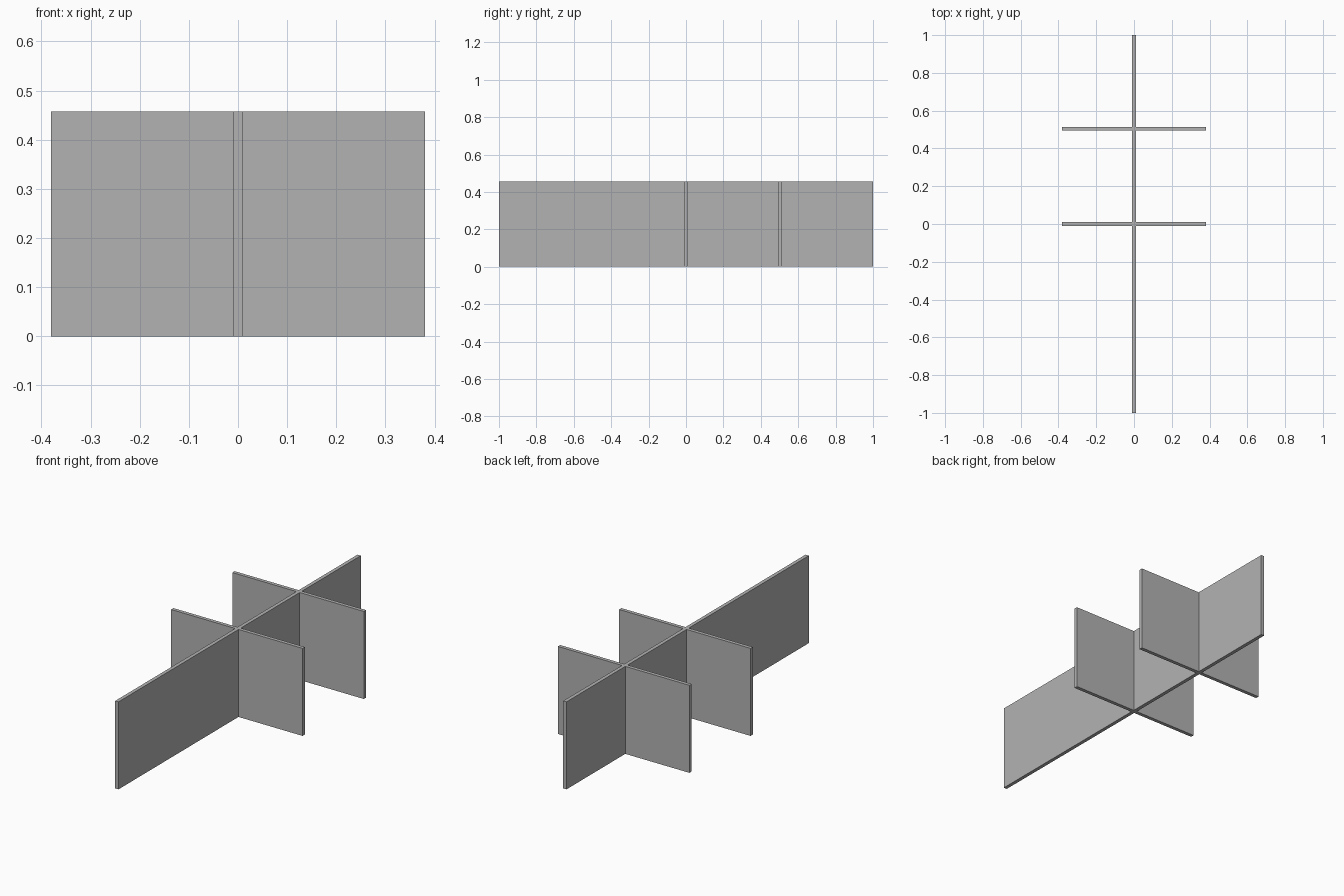
import bpy

cube = bpy.data.objects.get("Cube")
if cube:
    bpy.data.objects.remove(cube, do_unlink=True)

HEIGHT = 0.457
THICK = 0.019
HALF_WIDTH = 0.38

# Single plain grey
grey = bpy.data.materials.new("plain grey")
grey.use_nodes = True
colour = (0.45, 0.45, 0.45, 1)
grey.diffuse_color = colour
grey.node_tree.nodes["Principled BSDF"].inputs["Base Color"].default_value = colour


def panel(name, x0, x1, y0, y1):
    """Upright board standing on the floor, between the given x and y limits."""
    bpy.ops.mesh.primitive_cube_add(
        size=1, location=((x0 + x1) / 2, (y0 + y1) / 2, HEIGHT / 2))
    obj = bpy.context.object
    obj.name = name
    obj.scale = (x1 - x0, y1 - y0, HEIGHT)
    bpy.ops.object.transform_apply(location=False, rotation=False, scale=True)
    obj.data.materials.append(grey)
    return obj


# Long divider running front to back
half = THICK / 2
panel("long_divider", -half, half, -1, 1)

# Cross dividers, butted against both sides of the long one
for label, y in (("middle", 0.0), ("rear", 0.505)):
    panel(label + "_cross_divider_left", half, HALF_WIDTH, y - half, y + half)
    panel(label + "_cross_divider_right", -HALF_WIDTH, -half, y - half, y + half)
